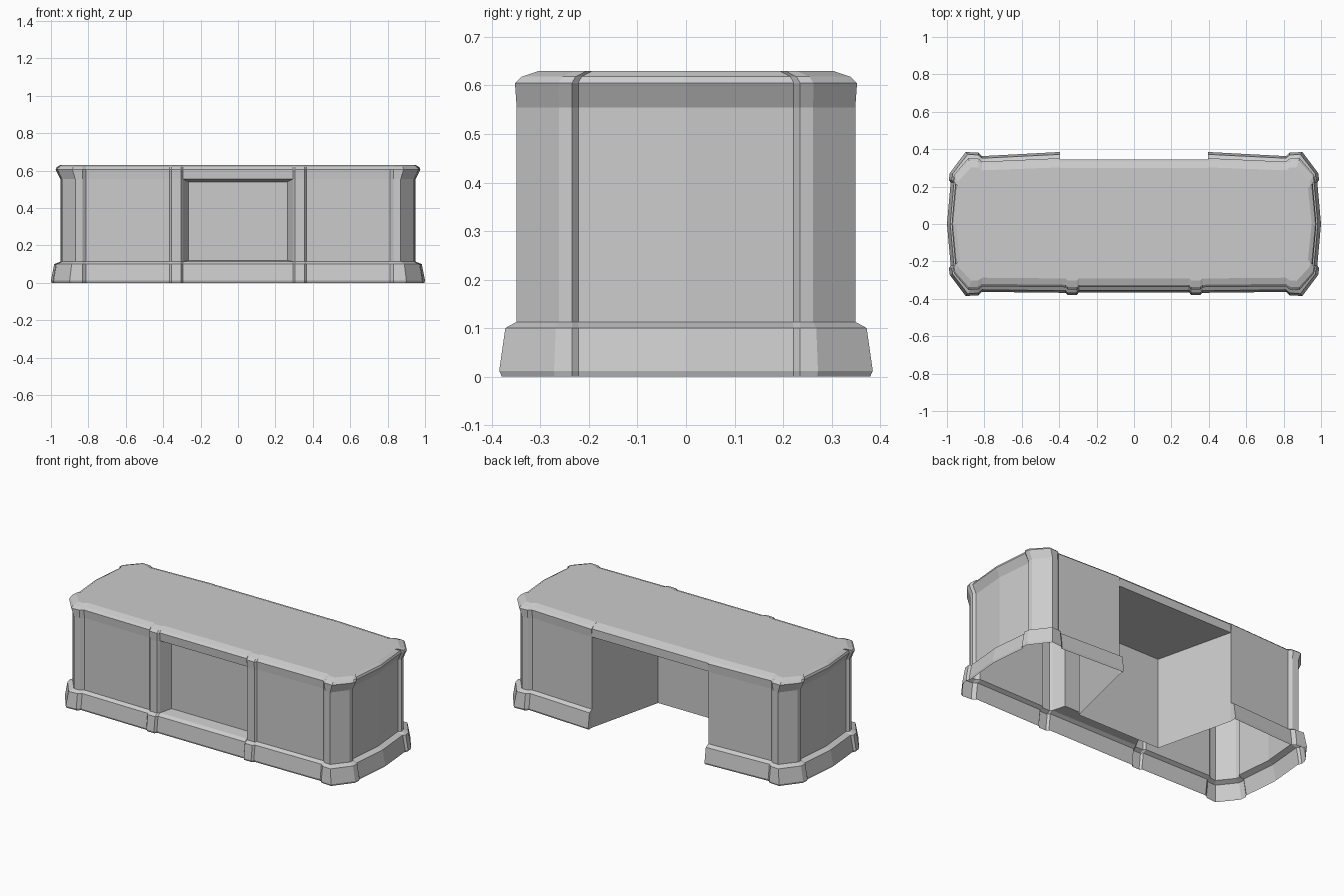
import bpy, bmesh

if "Cube" in bpy.data.objects:
    bpy.data.objects.remove(bpy.data.objects["Cube"])

def finish(name, bm):
    bmesh.ops.dissolve_degenerate(bm, dist=0.0005, edges=bm.edges[:])
    me = bpy.data.meshes.new(name)
    bm.to_mesh(me)
    bm.free()
    ob = bpy.data.objects.new(name, me)
    bpy.context.collection.objects.link(ob)
    return ob

def pocket(name, outer, inner, skip=()):
    """Four-sided niche: tapering walls plus a back panel."""
    bm = bmesh.new()
    o = [bm.verts.new(p) for p in outer]
    i = [bm.verts.new(p) for p in inner]
    bm.faces.new(i)
    for k in range(4):
        if k not in skip:
            j = (k + 1) % 4
            bm.faces.new((o[k], o[j], i[j], i[k]))
    return finish(name, bm)

# Plan outline of the right half: x, y, plinth flare in x, plinth flare in y
pilaster = [(.295, -.335, 0, -.03), (.305, -.348, 0, -.032),
            (.355, -.348, 0, -.032), (.365, -.335, 0, -.033)]
post = [(.812, .33, 0, .033), (.832, .346, 0, .035), (.87, .349, .03, .036),
        (.94, .262, .045, .01), (.945, .235, .045, 0), (.93, .222, .05, 0)]
front_post = [(x, -y, fx, -fy) for x, y, fx, fy in post]
half = (pilaster + front_post + [(.95, 0, .05, 0)] + post[::-1]
        + [(.395, .348, 0, .037), (.395, .345, 0, 0)])
ring = half + [(-x, y, -fx, fy) for x, y, fx, fy in reversed(half)]
n, total = len(half), len(ring)

# Height levels: z, share of x flare, share of y flare, y scale
levels = [(0, .92, .85, 1), (.012, 1, 1, 1), (.1, .65, .65, 1), (.113, 0, 0, 1),
          (.555, 0, 0, 1), (.605, .5, .1, 1), (.618, .4, 0, .97), (.63, 0, 0, .87)]

# Shell: plinth, posts, panels and rounded-off top
bm = bmesh.new()
rows = [[bm.verts.new((x + fx * tx, (y + fy * ty) * sy, z)) for x, y, fx, fy in ring]
        for z, tx, ty, sy in levels]
for l in range(len(rows) - 1):
    for k in range(total):
        if k == n - 1 and l < 4:            # kneehole opening at the back
            continue
        if k == total - 1 and l == 3:       # recess opening at the front
            continue
        j = (k + 1) % total
        bm.faces.new((rows[l][k], rows[l][j], rows[l + 1][j], rows[l + 1][k]))
bm.faces.new(rows[-1])
finish("desk_shell", bm)

# Recessed front panel
def rect(x, y, z0, z1):
    return [(-x, y, z0), (x, y, z0), (x, y, z1), (-x, y, z1)]

pocket("front_recess", rect(.295, -.335, .113, .555), rect(.265, -.265, .12, .54))

# Tapering kneehole, open at the floor
pocket("kneehole", rect(-.395, .345, 0, .555), rect(-.28, -.13, 0, .555), skip=(0,))
